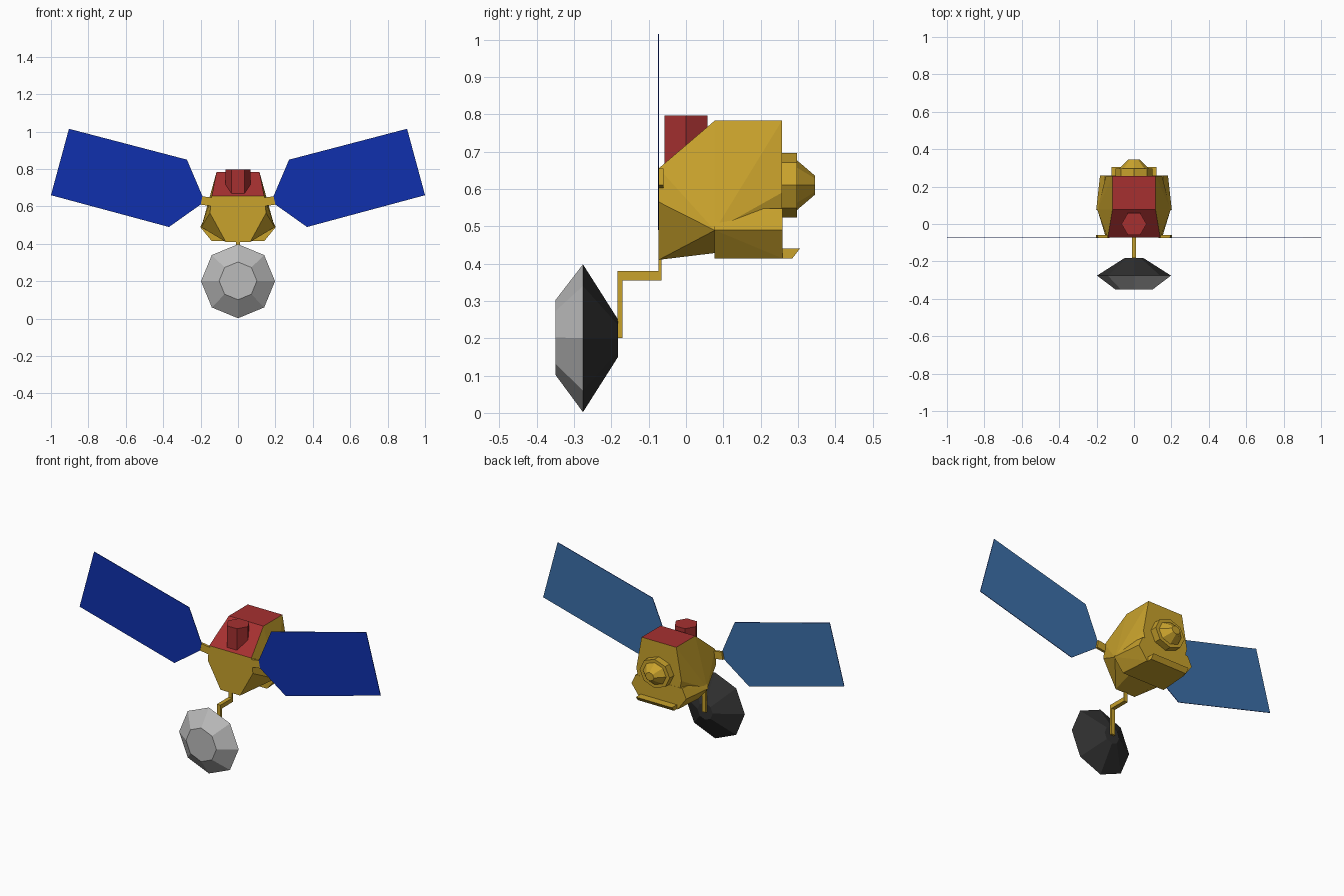
import bpy, bmesh, math
from math import sin, cos, pi

if "Cube" in bpy.data.objects:
    bpy.data.objects.remove(bpy.data.objects["Cube"])


def material(name, rgb):
    m = bpy.data.materials.new(name)
    m.diffuse_color = (*rgb, 1)
    m.use_nodes = True
    m.node_tree.nodes["Principled BSDF"].inputs["Base Color"].default_value = m.diffuse_color
    return m


GOLD = material("gold_foil", (0.58, 0.36, 0.025))
RED = material("red_cover", (0.38, 0.03, 0.03))
BLUE = material("solar_blue", (0.005, 0.03, 0.42))
STEEL = material("panel_back_blue", (0.045, 0.16, 0.40))
DARK = material("dark_grey", (0.03, 0.03, 0.03))
GREY = material("light_grey", (0.5, 0.5, 0.5))


def finish(bm, name, mats, pick=None):
    bmesh.ops.recalc_face_normals(bm, faces=bm.faces)
    bm.normal_update()
    if pick:
        for f in bm.faces:
            f.material_index = pick(f)
    me = bpy.data.meshes.new(name)
    bm.to_mesh(me)
    bm.free()
    for m in mats:
        me.materials.append(m)
    ob = bpy.data.objects.new(name, me)
    bpy.context.collection.objects.link(ob)
    return ob


def hull(name, pts, mats, pick=None):
    bm = bmesh.new()
    for p in pts:
        bm.verts.new(p)
    res = bmesh.ops.convex_hull(bm, input=bm.verts)
    loose = [v for v in bm.verts if not v.link_faces]
    bmesh.ops.delete(bm, geom=loose, context='VERTS')
    bmesh.ops.dissolve_limit(bm, angle_limit=0.02, verts=bm.verts, edges=bm.edges)
    return finish(bm, name, mats, pick)


def loft(name, rings, mats, pick=None):
    bm = bmesh.new()
    rows = [[bm.verts.new(p) for p in r] for r in rings]
    n = len(rows[0])
    for a, b in zip(rows, rows[1:]):
        for i in range(n):
            j = (i + 1) % n
            bm.faces.new((a[i], a[j], b[j], b[i]))
    bm.faces.new(rows[0])
    bm.faces.new(rows[-1])
    return finish(bm, name, mats, pick)


def ring(r, y, zc, n=8, sx=1.0):
    return [(sx * r * sin(2 * pi * i / n), y, zc + r * cos(2 * pi * i / n)) for i in range(n)]


def both(y, pts):
    return [(s * x, y, z) for x, z in pts for s in (-1, 1)]


def box(name, x0, x1, y0, y1, z0, z1):
    return hull(name, [(x, y, z) for x in (x0, x1) for y in (y0, y1) for z in (z0, z1)], [GOLD])


# Main body with red sloped lid
hull("body",
     both(-0.073, [(0.14, 0.655), (0.15, 0.565), (0.065, 0.41)])
     + both(0.077, [(0.115, 0.783), (0.15, 0.59), (0.196, 0.489), (0.14, 0.46)])
     + both(0.257, [(0.115, 0.783), (0.15, 0.59), (0.12, 0.45)]),
     [GOLD, RED], lambda f: int(f.normal.z > 0.5 and f.calc_center_median().z > 0.6))

# Wide lower section behind the nose, and its rear lip
lower = [(0.172, 0.547), (0.202, 0.49), (0.14, 0.414)]
hull("lower_body", both(0.076, lower) + both(0.258, [(x * 0.9, z) for x, z in lower]), [GOLD])
hull("rear_lip", both(0.25, [(0.12, 0.44), (0.12, 0.414)])
     + both(0.305, [(0.12, 0.44)]) + both(0.285, [(0.12, 0.414)]), [GOLD])

# Rear thruster: collar and stubby dome
loft("thruster_collar", [ring(0.086, y, 0.61, sx=1.16) for y in (0.25, 0.298)], [GOLD])
loft("thruster_dome", [ring(0.066, 0.29, 0.61, sx=1.16), ring(0.066, 0.298, 0.61, sx=1.16),
                       ring(0.025, 0.346, 0.61, sx=1.16)], [GOLD])

# Hexagonal instrument on the lid
loft("instrument", [[(0.067 * cos(i * pi / 3), 0.067 * sin(i * pi / 3), z) for i in range(6)]
                    for z in (0.655, 0.797)], [RED])

# Solar panels and their arms
panel = [(0.273, 0.85), (0.904, 1.015), (1.0, 0.66), (0.369, 0.49), (0.20, 0.61), (0.19, 0.655)]
for side, s in (("left", -1), ("right", 1)):
    loft(side + "_solar_panel", [[(s * x, y, z) for x, z in panel] for y in (-0.0755, -0.072)],
         [BLUE, STEEL], lambda f: int(f.normal.y > 0.5))
    arm = [(0.13, 0.60), (0.13, 0.645), (0.195, 0.655), (0.203, 0.61)]
    hull(side + "_panel_arm", [(s * x, y, z) for x, z in arm for y in (-0.0745, -0.06)], [GOLD])

# Cranked dish stalk
box("stalk_top", -0.012, 0.012, -0.073, -0.066, 0.355, 0.43)
box("stalk_middle", -0.012, 0.012, -0.182, -0.067, 0.355, 0.38)
box("stalk_bottom", -0.012, 0.012, -0.183, -0.17, 0.20, 0.38)

# Eight-sided dish, pale front and dark back
loft("dish", [ring(0.101, -0.349, 0.202), ring(0.198, -0.276, 0.2), ring(0.05, -0.182, 0.2)],
     [GREY, DARK], lambda f: int(f.calc_center_median().y > -0.27))
